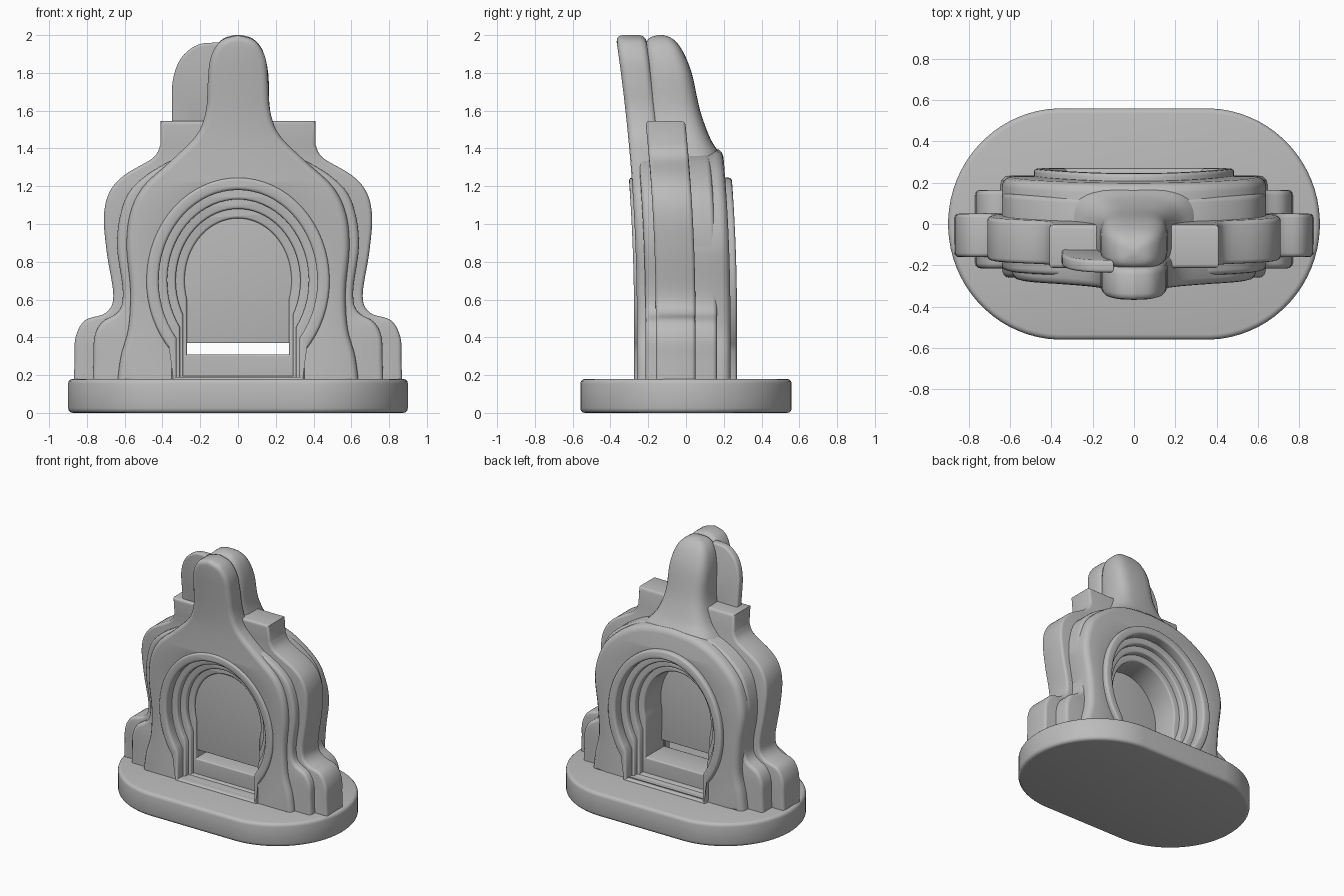
import bpy, bmesh, math

if "Cube" in bpy.data.objects:
    bpy.data.objects.remove(bpy.data.objects["Cube"])

stone = bpy.data.materials.new("grey_stone")
stone.diffuse_color = (0.5, 0.5, 0.5, 1)
stone.use_nodes = True
stone.node_tree.nodes["Principled BSDF"].inputs["Base Color"].default_value = stone.diffuse_color


def finish(ob):
    ob.data.materials.clear()
    ob.data.materials.append(stone)
    bpy.ops.object.select_all(action='DESELECT')
    ob.select_set(True)
    bpy.context.view_layer.objects.active = ob
    bpy.ops.object.shade_smooth_by_angle(angle=math.radians(50))
    return ob


def lean(z):
    # the whole structure bows gently forward with height
    return -0.05 * max(0, z - 0.5) ** 2


def smooth(pts, n=5):
    # Catmull-Rom through an open list of points
    out = []
    for i in range(len(pts) - 1):
        a, b, c, d = pts[max(i - 1, 0)], pts[i], pts[i + 1], pts[min(i + 2, len(pts) - 1)]
        for k in range(n):
            t = k / n
            out.append(tuple(0.5 * (2 * q + (r - p) * t + (2 * p - 5 * q + 4 * r - s) * t * t
                                    + (3 * q - p - 3 * r + s) * t ** 3)
                             for p, q, r, s in zip(a, b, c, d)))
    return out + [pts[-1]]


def mirrored(half):
    # right half listed from top to bottom, mirrored to a closed outline
    return half + [(-x, z) for x, z in reversed(half) if x > 1e-4]


def arch(r, top, bottom, n=24):
    # horseshoe arch outline
    foot = 0.27 + (r - 0.28) * 0.4
    a0 = -math.acos(min(1, foot / r))
    half = []
    for i in range(n + 1):
        a = math.pi / 2 + (a0 - math.pi / 2) * i / n
        half.append((r * math.cos(a), 0.7 + (top - 0.7) * math.sin(a)))
    half.append((foot, bottom))
    return mirrored(half)


def slab(name, outlines, lo, hi, bevel, upright=True):
    # filled outline (with holes) extruded between lo and hi, rounded edges
    cu = bpy.data.curves.new(name, 'CURVE')
    cu.dimensions, cu.fill_mode = '2D', 'BOTH'
    for pts in outlines:
        sp = cu.splines.new('POLY')
        sp.points.add(len(pts) - 1)
        for p, (x, y) in zip(sp.points, pts):
            p.co = (x, y, 0, 1)
        sp.use_cyclic_u = True
    cu.extrude = (hi - lo) / 2 - bevel
    cu.bevel_depth, cu.bevel_resolution, cu.offset = bevel, 2, -bevel
    tmp = bpy.data.objects.new(name + "_outline", cu)
    bpy.context.collection.objects.link(tmp)
    bpy.context.view_layer.update()
    me = bpy.data.meshes.new_from_object(
        tmp.evaluated_get(bpy.context.evaluated_depsgraph_get()))
    bpy.data.objects.remove(tmp)
    mid = (lo + hi) / 2
    for v in me.vertices:
        x, y, z = v.co
        v.co = (x, mid - z + lean(y), y) if upright else (x, y, mid + z)
    bm = bmesh.new()
    bm.from_mesh(me)
    bmesh.ops.remove_doubles(bm, verts=bm.verts, dist=0.0005)
    bmesh.ops.recalc_face_normals(bm, faces=bm.faces)
    bm.to_mesh(me)
    bm.free()
    ob = bpy.data.objects.new(name, me)
    bpy.context.collection.objects.link(ob)
    return finish(ob)


# oval base
oval = []
for i in range(72):
    a = 2 * math.pi * (i + 0.5) / 72
    c = math.cos(a)
    oval.append((0.55 * c + math.copysign(0.35, c), 0.56 * math.sin(a)))
slab("base", [oval], 0, 0.18, 0.025, upright=False)

opening = arch(0.42, 1.18, 0.19)

# front layer, running up into the tower
front = smooth([(0, 2.0), (0.09, 1.97), (0.145, 1.88), (0.16, 1.75), (0.17, 1.6), (0.22, 1.47),
                (0.36, 1.33), (0.5, 1.2), (0.57, 1.06), (0.59, 0.88), (0.57, 0.65),
                (0.58, 0.45), (0.62, 0.3), (0.64, 0.15)])
slab("front_layer", [mirrored(front), opening], -0.26, -0.1, 0.035)

# stepped layer with inner feet
inner = smooth([(0, 1.4), (0.25, 1.37), (0.42, 1.3), (0.56, 1.19), (0.62, 1.06), (0.64, 0.88),
                (0.61, 0.65), (0.63, 0.54), (0.72, 0.48), (0.76, 0.4), (0.765, 0.28), (0.77, 0.15)])
slab("inner_feet_layer", [mirrored(inner), opening], -0.215, 0.165, 0.025)

# widest middle layer with square shoulders and outer feet
middle = [(0.41, 1.545)] + smooth(
    [(0.41, 1.42), (0.45, 1.35), (0.6, 1.26), (0.68, 1.17), (0.71, 1.04), (0.695, 0.85),
     (0.66, 0.62), (0.7, 0.53), (0.81, 0.49), (0.86, 0.4), (0.865, 0.28), (0.87, 0.15)])
slab("middle_layer", [mirrored(middle), opening], -0.16, 0.05, 0.02)

# domed back layer
back = smooth([(0, 1.4), (0.2, 1.38), (0.38, 1.31), (0.54, 1.18), (0.61, 1.05), (0.64, 0.88),
               (0.61, 0.65), (0.6, 0.45), (0.63, 0.3), (0.65, 0.15)])
slab("back_layer", [mirrored(back), opening], 0.0, 0.235, 0.045)

# rims and stepped rings around the opening
outer = arch(0.485, 1.245, 0.14)
for name, lo, hi in (("front_rim", -0.275, -0.2), ("back_rim", 0.18, 0.27)):
    slab(name, [outer, opening], lo, hi, 0.016)
backing = arch(0.455, 1.21, 0.13)
for i, (r, top, bottom, lo, hi) in enumerate(((0.375, 1.13, 0.19, -0.205, 0.195),
                                             (0.33, 1.08, 0.195, -0.165, 0.155),
                                             (0.283, 1.03, 0.31, -0.13, 0.11))):
    slab("arch_step_%d" % (i + 1), [backing, arch(r, top, bottom)], lo, hi, 0.012)

# thin panel closing the arch, with a gap below it
panel = [(0.3, 1.07), (0.3, 0.37), (-0.3, 0.37), (-0.3, 1.07)]
slab("door_panel", [panel], -0.11, -0.09, 0.003)

# thin rounded plate beside the tower
plate = smooth([(-0.1, 1.96), (-0.21, 1.95), (-0.3, 1.88), (-0.345, 1.76), (-0.35, 1.6), (-0.35, 1.4)])
slab("side_plate", [plate + [(-0.1, 1.4)]], -0.13, -0.07, 0.015)

# tower core, lofted from rounded sections (z, half width, front y, back y)
rows = smooth([(1.2, 0.42, -0.2, 0.19), (1.35, 0.3, -0.2, 0.185), (1.45, 0.22, -0.21, 0.13),
               (1.6, 0.17, -0.22, 0.075), (1.8, 0.16, -0.22, 0.03), (1.92, 0.13, -0.22, -0.02),
               (1.98, 0.08, -0.2, -0.07), (2.0, 0.02, -0.15, -0.12)], 4)
bm = bmesh.new()
rings = []
for z, hx, y0, y1 in rows:
    ring = []
    for k in range(32):
        a = 2 * math.pi * k / 32
        c, s = math.cos(a), math.sin(a)
        ring.append(bm.verts.new((hx * math.copysign(abs(c) ** 0.6, c),
                                  (y0 + y1) / 2 + (y1 - y0) / 2 * math.copysign(abs(s) ** 0.6, s), z)))
    rings.append(ring)
for a, b in zip(rings, rings[1:]):
    for k in range(32):
        j = (k + 1) % 32
        bm.faces.new((a[k], a[j], b[j], b[k]))
bm.faces.new(rings[-1])
bm.faces.new(list(reversed(rings[0])))
me = bpy.data.meshes.new("tower_core")
bm.to_mesh(me)
bm.free()
tower = bpy.data.objects.new("tower_core", me)
bpy.context.collection.objects.link(tower)
finish(tower)
